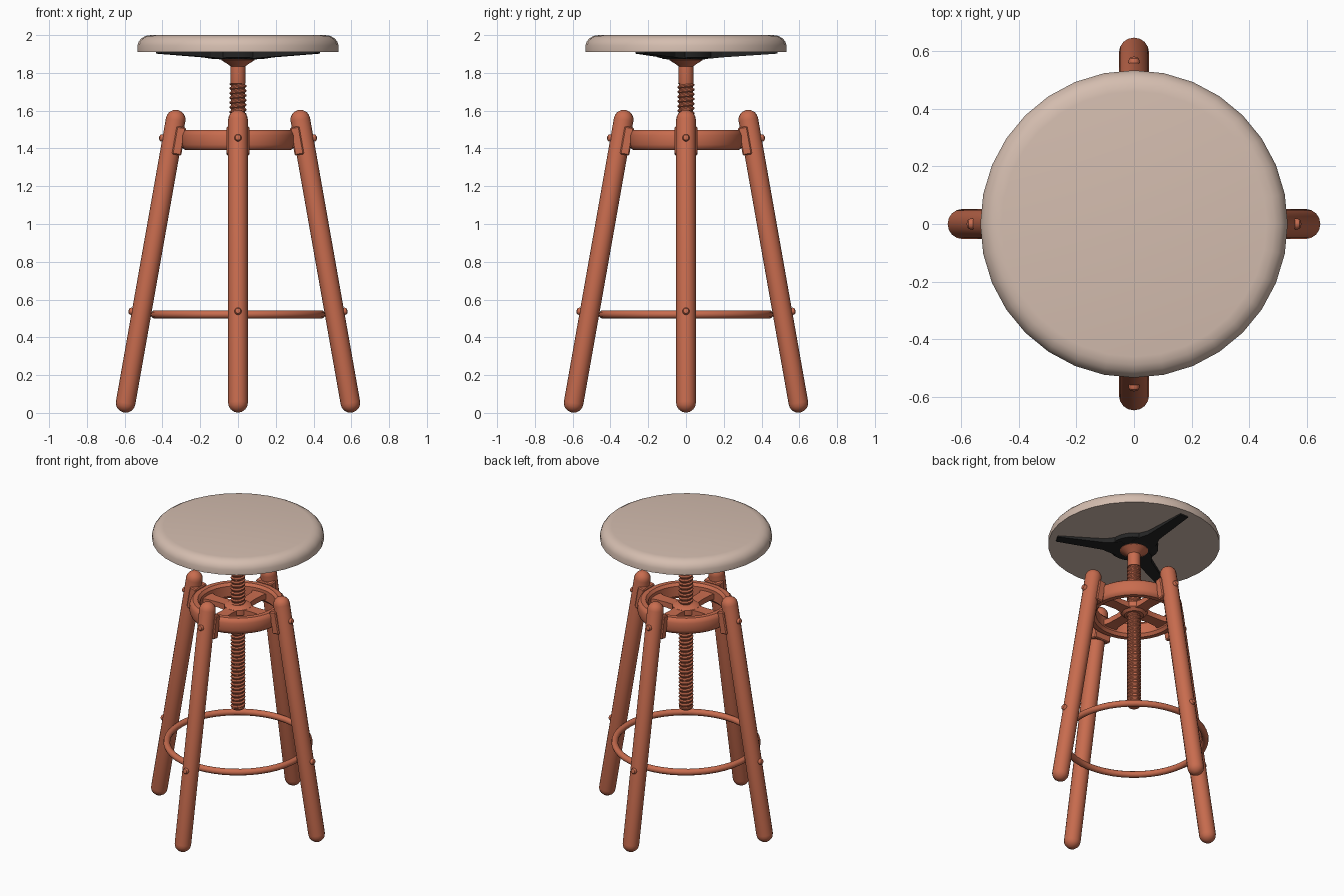
import bpy, bmesh, math
from mathutils import Matrix, Vector

if "Cube" in bpy.data.objects:
    bpy.data.objects.remove(bpy.data.objects["Cube"])


def material(name, rgb):
    m = bpy.data.materials.new(name)
    m.diffuse_color = (*rgb, 1)
    m.use_nodes = True
    m.node_tree.nodes["Principled BSDF"].inputs["Base Color"].default_value = m.diffuse_color
    return m


COPPER = material("copper paint", (0.58, 0.15, 0.077))
CREAM = material("beige cushion", (0.66, 0.51, 0.43))
BLACK = material("black iron", (0.018, 0.018, 0.018))


def finish(bm, name, mat, matrix=Matrix(), angle=35):
    bmesh.ops.remove_doubles(bm, verts=bm.verts, dist=1e-5)
    bmesh.ops.recalc_face_normals(bm, faces=bm.faces)
    bm.transform(matrix)
    me = bpy.data.meshes.new(name)
    bm.to_mesh(me)
    bm.free()
    me.materials.append(mat)
    ob = bpy.data.objects.new(name, me)
    bpy.context.collection.objects.link(ob)
    bpy.ops.object.select_all(action='DESELECT')
    ob.select_set(True)
    bpy.context.view_layer.objects.active = ob
    bpy.ops.object.shade_smooth_by_angle(angle=math.radians(angle))
    return ob


def lathe(name, profile, mat, sides=32, matrix=Matrix(), closed=False, angle=35):
    """Spin (radius, z) points about z."""
    bm = bmesh.new()
    rings = [[bm.verts.new((r * math.cos(math.tau * i / sides),
                            r * math.sin(math.tau * i / sides), z))
              for i in range(sides)] for r, z in profile]
    pairs = list(zip(rings, rings[1:]))
    if closed:
        pairs.append((rings[-1], rings[0]))
    for a, b in pairs:
        for i in range(sides):
            j = (i + 1) % sides
            bm.faces.new((a[i], a[j], b[j], b[i]))
    return finish(bm, name, mat, matrix, angle)


def beam(name, stations, mat, matrix):
    """Loft rectangles along x: (x, half width, z low, z high)."""
    bm = bmesh.new()
    rows = [[bm.verts.new(p) for p in ((x, -w, lo), (x, w, lo), (x, w, hi), (x, -w, hi))]
            for x, w, lo, hi in stations]
    for a, b in zip(rows, rows[1:]):
        for i in range(4):
            j = (i + 1) % 4
            bm.faces.new((a[i], a[j], b[j], b[i]))
    bm.faces.new(rows[0])
    bm.faces.new(rows[-1])
    return finish(bm, name, mat, matrix, 20)


def turn(deg, axis='Z'):
    return Matrix.Rotation(math.radians(deg), 4, axis)


# Round cushion seat
lathe("seat", [(0, 1.91), (0.533, 1.91), (0.533, 1.945), (0.525, 1.967), (0.51, 1.984),
               (0.488, 1.996), (0.46, 2.0), (0, 2.0)], CREAM)

# Three-armed iron bracket under the seat
lathe("seat_bracket_hub", [(0, 1.87), (0.09, 1.87), (0.15, 1.882), (0.15, 1.911), (0, 1.911)],
      BLACK, 24)
for k in range(3):
    beam(f"seat_bracket_arm_{k + 1}",
         [(0.05, 0.08, 1.871, 1.911), (0.12, 0.075, 1.875, 1.911), (0.19, 0.045, 1.882, 1.911),
          (0.485, 0.03, 1.902, 1.911)], BLACK, turn(90 + 120 * k))

# Smooth upper shaft and collar
lathe("screw_neck", [(0, 1.73), (0.034, 1.73), (0.04, 1.75), (0.04, 1.835), (0.05, 1.843),
                     (0.088, 1.868), (0.088, 1.876), (0, 1.876)], COPPER, 24)

# Threaded rod: helical ridge, one column per angle step
bm = bmesh.new()
N, PITCH, Z0, Z1 = 20, 0.025, 0.765, 1.745
rows = int((Z1 - Z0) / PITCH) * 4 + 8
grid = [[None] * N for _ in range(rows)]
for j in range(rows):
    r = (0.037, 0.038, 0.045, 0.045)[j % 4]
    for i in range(N):
        z = Z0 + ((j - 4) / 4 + i / N) * PITCH
        a = math.tau * i / N
        grid[j][i] = bm.verts.new((r * math.cos(a), r * math.sin(a), min(max(z, Z0), Z1)))
for j in range(rows - 1):
    for i in range(N):
        if i < N - 1:
            q = (grid[j][i], grid[j][i + 1], grid[j + 1][i + 1], grid[j + 1][i])
        elif j + 5 < rows:
            q = (grid[j][i], grid[j + 4][0], grid[j + 5][0], grid[j + 1][i])
        else:
            continue
        bm.faces.new(q)
finish(bm, "threaded_rod", COPPER, angle=30)
lathe("rod_end", [(0, 0.752), (0.034, 0.752), (0.042, 0.762), (0.042, 0.775), (0, 0.775)], COPPER, 20)

# Upper ring with nut hub and four spokes
lathe("upper_ring", [(0.235, 1.41), (0.25, 1.392), (0.28, 1.392), (0.293, 1.402), (0.3, 1.42),
                     (0.3, 1.47), (0.293, 1.488), (0.28, 1.498), (0.25, 1.498), (0.235, 1.48)],
      COPPER, 40, closed=True)
lathe("nut_hub", [(0, 1.405), (0.06, 1.405), (0.085, 1.425), (0.085, 1.46), (0.06, 1.475), (0, 1.475)],
      COPPER, 24)
for k in range(4):
    beam(f"ring_spoke_{k + 1}", [(0.03, 0.045, 1.415, 1.46), (0.12, 0.036, 1.422, 1.458),
                                 (0.2, 0.04, 1.422, 1.458), (0.245, 0.055, 1.42, 1.46)],
         COPPER, turn(90 * k))

# Foot ring
lathe("foot_ring", [(0.442 + 0.021 * math.cos(math.tau * i / 10),
                     0.521 + 0.021 * math.sin(math.tau * i / 10)) for i in range(10)],
      COPPER, 48, closed=True, angle=60)

# Four splayed legs with saddle plates and dome bolts
R, RUN, RISE = 0.052, 0.265, 1.5
LEN = math.hypot(RUN, RISE)
arc = [math.radians(a) for a in (90, 65, 40, 20, 0)]
capsule = [(R * math.cos(a), -R * math.sin(a)) for a in arc]
capsule += [(r, LEN - z) for r, z in reversed(capsule)]
dome = [(0, -0.02), (0.019, -0.02), (0.019, 0.005), (0.014, 0.013), (0, 0.018)]
for k, side in enumerate(("right", "back", "left", "front")):
    frame = (turn(90 * k) @ Matrix.Translation((0.595, 0, 0.053))
             @ Matrix.Rotation(-math.atan2(RUN, RISE), 4, 'Y'))
    lathe(f"{side}_leg", capsule, COPPER, 16, frame)
    bm = bmesh.new()
    bmesh.ops.create_cube(bm, size=1, matrix=Matrix.Translation((-0.037, 0, 1.415))
                          @ Matrix.Diagonal((0.05, 0.12, 0.15, 1)))
    bmesh.ops.bevel(bm, geom=bm.edges[:], offset=0.006, segments=1, affect='EDGES')
    finish(bm, f"{side}_saddle", COPPER, frame, 20)
    for label, s in (("upper", 1.415), ("lower", 0.483)):
        lathe(f"{side}_{label}_bolt", dome, COPPER, 12,
              frame @ Matrix.Translation((0.053, 0, s)) @ turn(90, 'Y'))
    # Short pin joining leg and foot ring
    lathe(f"{side}_foot_pin", [(0, 0), (0.012, 0), (0.012, 0.07), (0, 0.07)], COPPER, 10,
          turn(90 * k) @ Matrix.Translation((0.44, 0, 0.521)) @ turn(90, 'Y'))
